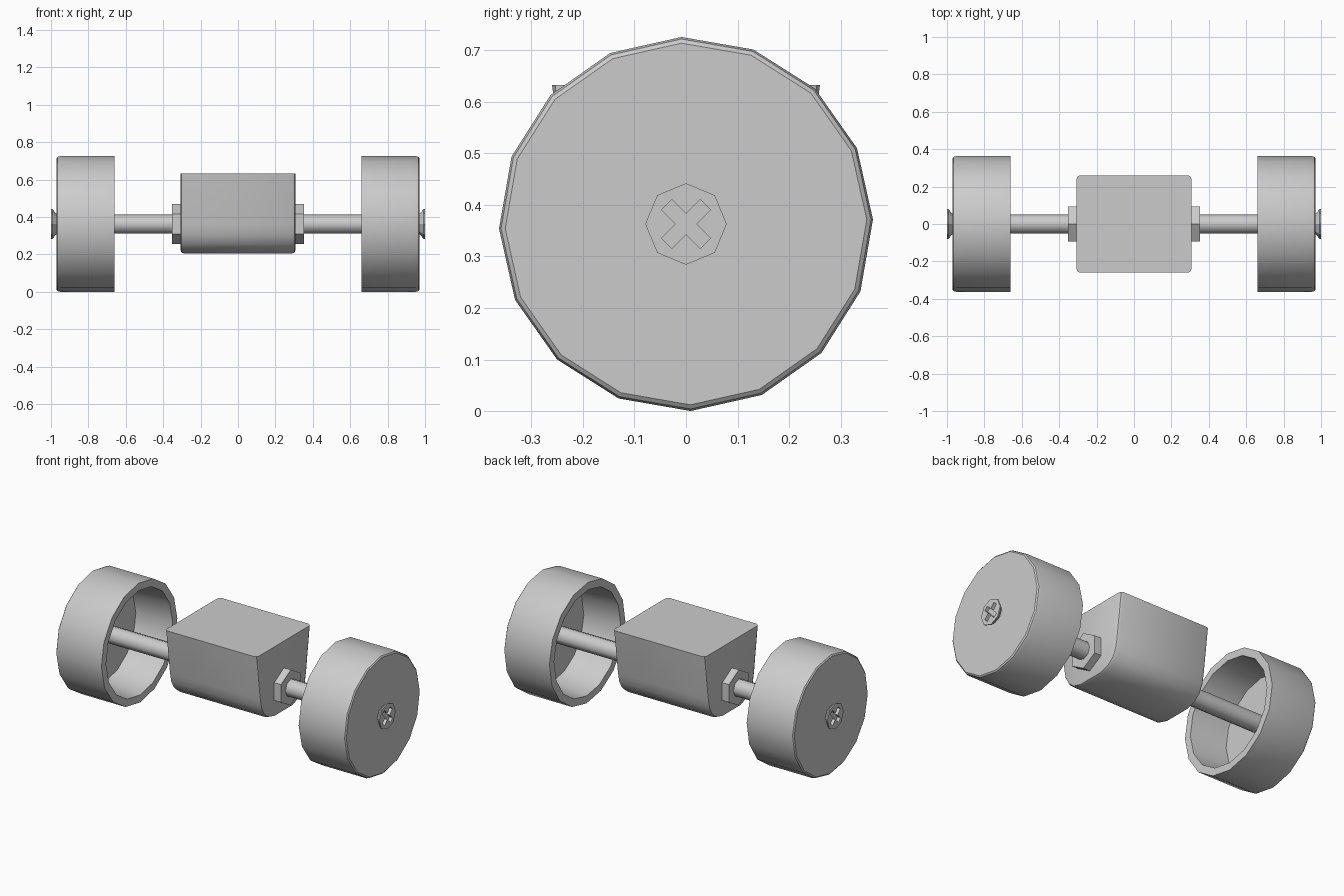
import bpy, bmesh, math

if "Cube" in bpy.data.objects:
    bpy.data.objects.remove(bpy.data.objects["Cube"])

AXIS_Z = 0.363


def finish(name, bm, smooth=30, mirror=False):
    bmesh.ops.recalc_face_normals(bm, faces=bm.faces)
    mesh = bpy.data.meshes.new(name)
    bm.to_mesh(mesh)
    bm.free()
    obj = bpy.data.objects.new(name, mesh)
    bpy.context.collection.objects.link(obj)
    bpy.ops.object.select_all(action='DESELECT')
    obj.select_set(True)
    bpy.context.view_layer.objects.active = obj
    if smooth:
        bpy.ops.object.shade_smooth_by_angle(angle=math.radians(smooth))
    if mirror:
        obj.modifiers.new("mirror", 'MIRROR')
    return obj


def lathe(profile, sides, phase=90):
    """Turn (x, radius) points around the axle line, capping both ends."""
    bm = bmesh.new()
    rings = []
    for x, r in profile:
        ring = []
        for i in range(sides):
            a = math.radians(phase) + math.tau * i / sides
            ring.append(bm.verts.new((x, r * math.cos(a), AXIS_Z + r * math.sin(a))))
        rings.append(ring)
    for a, b in zip(rings, rings[1:]):
        for i in range(sides):
            j = (i + 1) % sides
            bm.faces.new((a[i], a[j], b[j], b[i]))
    bm.faces.new(rings[0])
    bm.faces.new(rings[-1])
    return bm


def prism(points, x0, x1):
    """Extrude a closed (y, z) outline from x0 to x1."""
    bm = bmesh.new()
    face = bm.faces.new([bm.verts.new((x0, y, z)) for y, z in points])
    ext = bmesh.ops.extrude_face_region(bm, geom=[face])
    moved = [v for v in ext['geom'] if isinstance(v, bmesh.types.BMVert)]
    bmesh.ops.translate(bm, verts=moved, vec=(x1 - x0, 0, 0))
    return bm


# Central housing: tapered block with rounded belly and softened ends
half = [(0.26, 0.633), (0.224, 0.36), (0.213, 0.305), (0.187, 0.256),
        (0.145, 0.222), (0.085, 0.205)]
outline = half + [(-y, z) for y, z in reversed(half)]
bm = prism(outline, -0.308, 0.308)
ends = [e for e in bm.edges
        if abs(e.verts[0].co.x - e.verts[1].co.x) < 1e-5
        and min(v.co.z for v in e.verts) < 0.63]
bmesh.ops.bevel(bm, geom=ends, offset=0.02, segments=2, profile=0.5, affect='EDGES')
finish("housing", bm)

# Axle rod running through everything
finish("axle", lathe([(-0.972, 0.052), (0.972, 0.052)], 8), smooth=50)

# Hexagonal nuts on the housing ends
finish("nuts", lathe([(0.30, 0.108), (0.353, 0.108)], 6), smooth=0, mirror=True)

# Cup-shaped wheels, open towards the housing
wheel = [(0.89, 0.295), (0.66, 0.318), (0.66, 0.363), (0.95, 0.363),
         (0.964, 0.359), (0.97, 0.351)]
finish("wheels", lathe(wheel, 16, phase=91.4), mirror=True)

# Flared screw heads with a cross recess
screw = finish("screw_heads", lathe([(0.96, 0.045), (0.993, 0.079), (1.0, 0.079)], 8),
               smooth=0)
w, l = 0.014, 0.053
arm = [(l, -w), (l, w), (w, w)]
cross = []
for k in range(4):
    a = math.radians(45 + 90 * k)
    cross += [(y * math.cos(a) - z * math.sin(a),
               AXIS_Z + y * math.sin(a) + z * math.cos(a)) for y, z in arm]
cutter = finish("cross_cutter", prism(cross, 0.981, 1.02), smooth=0)
cutter.hide_render = True
cutter.hide_set(True)
cut = screw.modifiers.new("recess", 'BOOLEAN')
cut.operation = 'DIFFERENCE'
cut.object = cutter
cut.solver = 'EXACT'
screw.modifiers.new("mirror", 'MIRROR')
